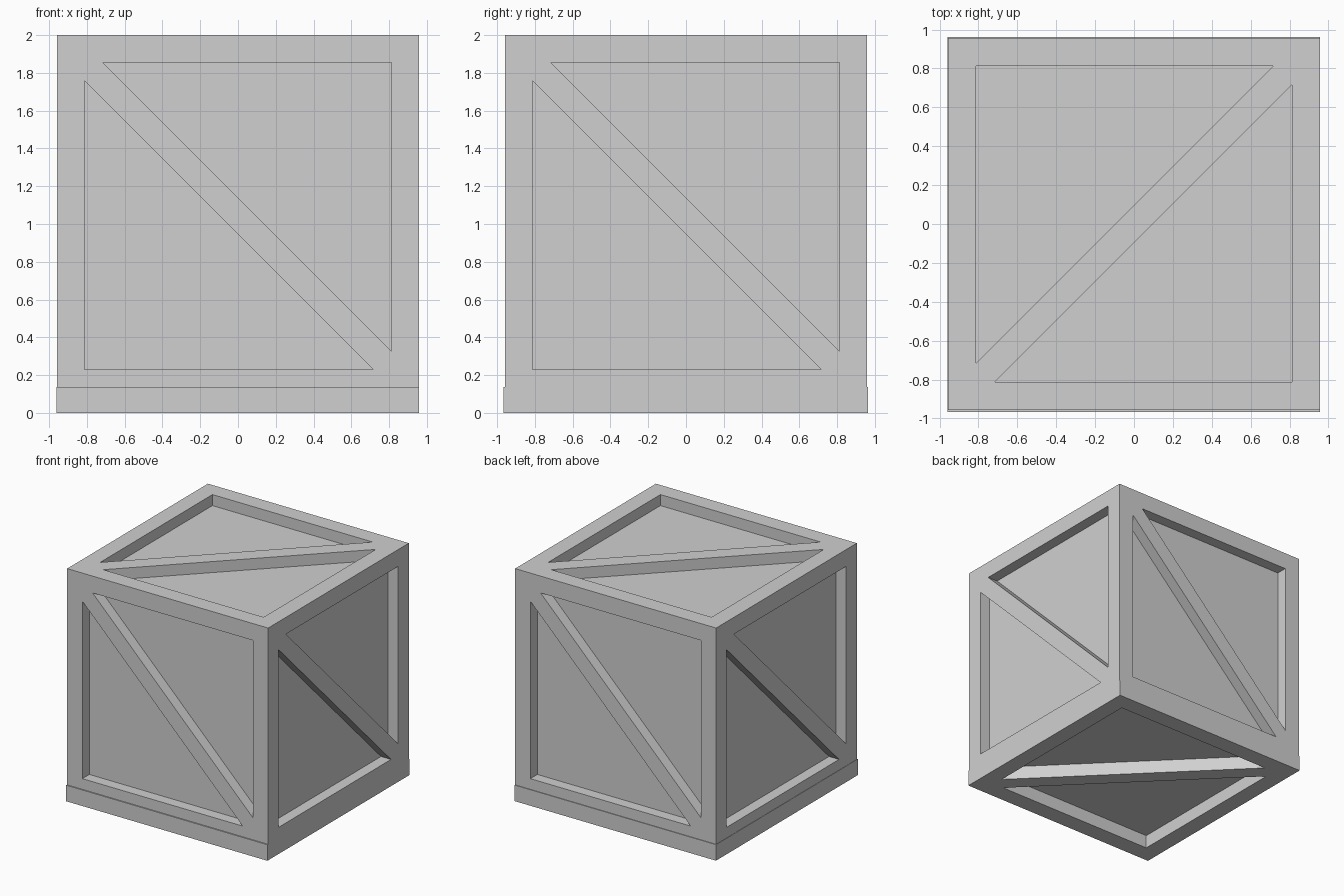
import bpy, bmesh, math
from mathutils import Matrix, Vector

if "Cube" in bpy.data.objects:
    bpy.data.objects.remove(bpy.data.objects["Cube"])

HALF = 0.957       # half width of the crate body
PANEL = 0.8125     # half width of the recessed panels
BRACE = 0.0975     # how far the brace trims each panel corner
DEPTH = 0.095      # recess depth of the sides and lid
MID_Z = 1.0425     # height of the side panel centres

grey = bpy.data.materials.new("light grey")
grey.use_nodes = True
colour = (0.63, 0.63, 0.63, 1)
grey.diffuse_color = colour
grey.node_tree.nodes["Principled BSDF"].inputs["Base Color"].default_value = colour


def make_object(name, bm):
    bmesh.ops.recalc_face_normals(bm, faces=bm.faces)
    mesh = bpy.data.meshes.new(name)
    bm.to_mesh(mesh)
    bm.free()
    mesh.materials.append(grey)
    obj = bpy.data.objects.new(name, mesh)
    bpy.context.collection.objects.link(obj)
    return obj


def box(name, low, high):
    low, high = Vector(low), Vector(high)
    bm = bmesh.new()
    bmesh.ops.create_cube(bm, size=1, matrix=Matrix.Translation((low + high) / 2)
                          @ Matrix.Diagonal((*(high - low), 1)))
    return make_object(name, bm)


def add_pockets(bm, matrix, depth):
    """Two triangular prisms either side of a brace from (-,+) to (+,-); local +z points outward."""
    p, q = PANEL, PANEL - BRACE
    for tri in ([(-q, p), (p, -q), (p, p)], [(-p, q), (-p, -p), (q, -p)]):
        verts = [bm.verts.new(matrix @ Vector((x, y, -depth))) for x, y in tri]
        face = bm.faces.new(verts)
        out = bmesh.ops.extrude_face_region(bm, geom=[face])
        moved = [v for v in out["geom"] if isinstance(v, bmesh.types.BMVert)]
        shift = matrix.to_3x3() @ Vector((0, 0, depth + 0.1))
        bmesh.ops.translate(bm, verts=moved, vec=shift)


def carve(target, cutter):
    """Cut the pockets into a part, then discard the cutter."""
    cutter.hide_render = True
    mod = target.modifiers.new("pockets", 'BOOLEAN')
    mod.operation = 'DIFFERENCE'
    mod.solver = 'EXACT'
    mod.object = cutter
    bpy.context.view_layer.objects.active = target
    bpy.ops.object.modifier_apply(modifier=mod.name)
    bpy.data.objects.remove(cutter)


# Crate body with braced panels on four sides and the lid
body = box("crate_body", (-HALF, -HALF, 0.12), (HALF, HALF, 2))
bm = bmesh.new()
upright = Matrix.Translation((0, -HALF, MID_Z)) @ Matrix.Rotation(math.pi / 2, 4, 'X')
for i in range(4):
    add_pockets(bm, Matrix.Rotation(i * math.pi / 2, 4, 'Z') @ upright, DEPTH)
lid = Matrix.Translation((0, 0, 2)) @ Matrix.Rotation(math.pi / 2, 4, 'Z')
add_pockets(bm, lid, DEPTH)
carve(body, make_object("body_cutter", bm))

# Slightly wider base frame with a braced underside
base = box("base_frame", (-0.96, -0.967, 0), (0.957, 0.963, 0.138))
bm = bmesh.new()
# Turned over so the underside brace runs from +x -y to -x +y
under = Matrix.Rotation(math.pi, 4, 'X') @ Matrix.Rotation(math.pi / 2, 4, 'Z')
add_pockets(bm, under, 0.115)
carve(base, make_object("base_cutter", bm))
